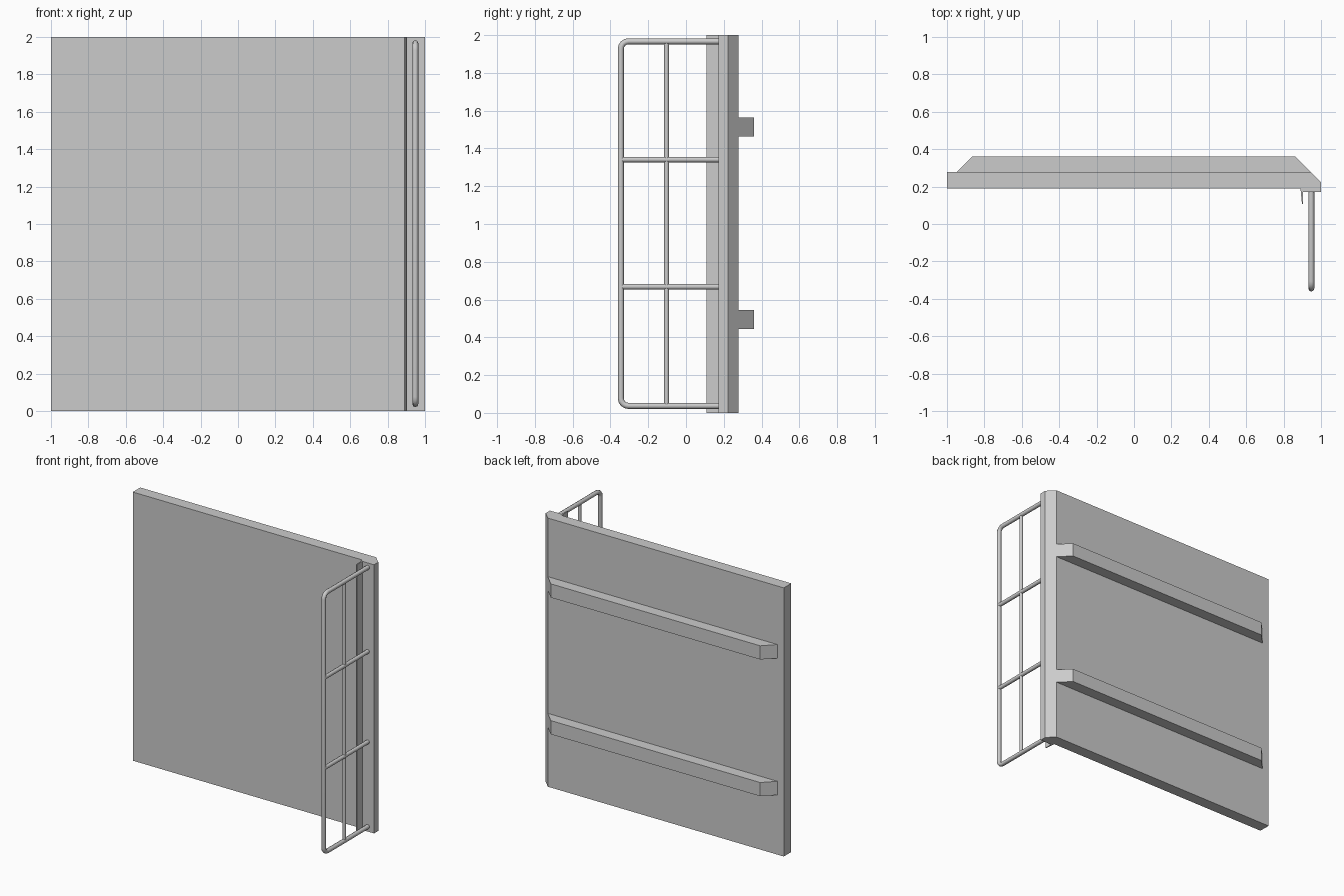
import bpy, bmesh, math

if "Cube" in bpy.data.objects:
    bpy.data.objects.remove(bpy.data.objects["Cube"])


def prism(name, profile, z0, z1):
    """Extrude an (x, y) outline from z0 up to z1."""
    bm = bmesh.new()
    face = bm.faces.new([bm.verts.new((x, y, z0)) for x, y in profile])
    ext = bmesh.ops.extrude_face_region(bm, geom=[face])
    for v in ext["geom"]:
        if isinstance(v, bmesh.types.BMVert):
            v.co.z = z1
    bmesh.ops.recalc_face_normals(bm, faces=bm.faces[:])
    mesh = bpy.data.meshes.new(name)
    bm.to_mesh(mesh)
    bm.free()
    obj = bpy.data.objects.new(name, mesh)
    bpy.context.collection.objects.link(obj)
    return obj


def rod(name, points, radius):
    """Eight-sided rod along (y, z) points in the plane of the guard."""
    curve = bpy.data.curves.new(name, "CURVE")
    curve.dimensions = "3D"
    curve.bevel_depth = radius
    curve.bevel_resolution = 2
    curve.use_fill_caps = True
    spline = curve.splines.new("POLY")
    spline.points.add(len(points) - 1)
    for p, (y, z) in zip(spline.points, points):
        p.co = (0.948, y, z, 1)
    obj = bpy.data.objects.new(name, curve)
    bpy.context.collection.objects.link(obj)
    return obj


# Panel with thickened, chamfered right edge
prism("panel", [(-1, 0.19), (0.9, 0.19), (0.9, 0.172), (1, 0.172),
                (1, 0.222), (0.944, 0.278), (-1, 0.278)], 0, 2)

# Thin seal lip beside the edge post
prism("seal_lip", [(0.89, 0.192), (0.898, 0.108), (0.903, 0.108), (0.905, 0.192)], 0, 2)

# Horizontal braces on the back
for name, z in (("lower_brace", 0.495), ("upper_brace", 1.513)):
    prism(name, [(-0.947, 0.278), (0.944, 0.278), (0.861, 0.361), (-0.864, 0.361)],
          z - 0.051, z + 0.051)

# Guard frame: U-shaped rod with rounded corners
R, y_out, z_lo, z_hi, y_in = 0.04, -0.345, 0.037, 1.967, 0.174
path = [(y_in, z_hi)]
for cz, start in ((z_hi - R, 90), (z_lo + R, 180)):
    for i in range(5):
        a = math.radians(start + i * 22.5)
        path.append((y_out + R + R * math.cos(a), cz + R * math.sin(a)))
path.append((y_in, z_lo))
rod("guard_frame", path, 0.016)

# Guard cross bars and upright
for name, z in (("lower_bar", 0.668), ("upper_bar", 1.341)):
    rod(name, [(y_out, z), (y_in, z)], 0.015)
rod("guard_upright", [(-0.103, z_lo), (-0.103, z_hi)], 0.013)
